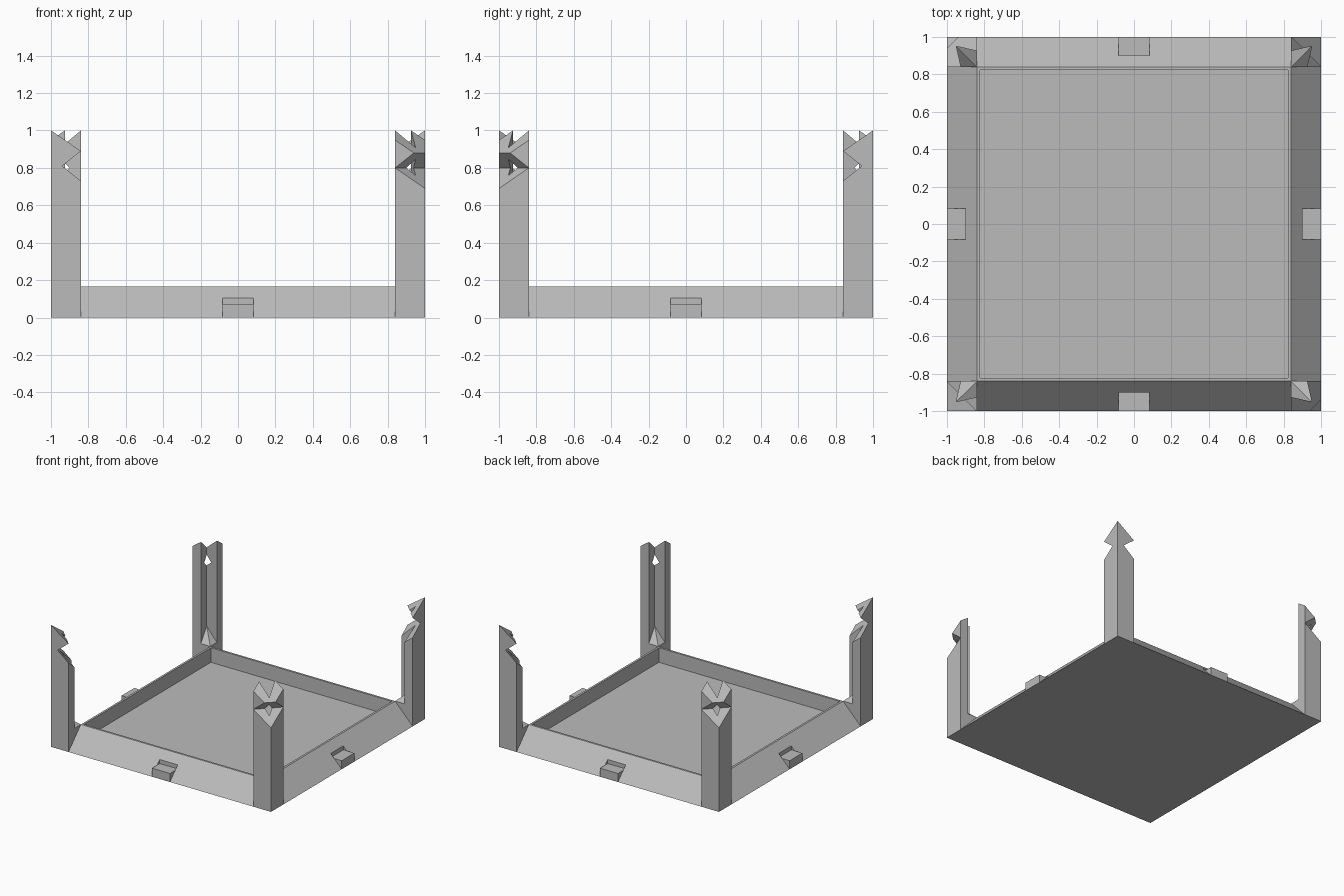
import bpy, bmesh
from mathutils import Vector

if "Cube" in bpy.data.objects:
    bpy.data.objects.remove(bpy.data.objects["Cube"], do_unlink=True)

grey = bpy.data.materials.new("light_grey")
grey.use_nodes = True
grey.diffuse_color = (0.5, 0.5, 0.5, 1)
grey.node_tree.nodes["Principled BSDF"].inputs["Base Color"].default_value = (0.5, 0.5, 0.5, 1)

RIM, LIP = 0.165, 0.16          # rim height, inset of the rim and width of a post
END, ROOT = 0.075, 0.05         # post wall thickness at its ends and at its corner


def finish(name, bm):
    bmesh.ops.recalc_face_normals(bm, faces=bm.faces)
    mesh = bpy.data.meshes.new(name)
    bm.to_mesh(mesh)
    bm.free()
    mesh.materials.append(grey)
    obj = bpy.data.objects.new(name, mesh)
    bpy.context.collection.objects.link(obj)
    return obj


def prism(name, bottom, top):
    """Solid between two matching outlines."""
    bm = bmesh.new()
    a = [bm.verts.new(p) for p in bottom]
    b = [bm.verts.new(p) for p in top]
    bm.faces.new(a)
    bm.faces.new(b)
    for i in range(len(a)):
        j = (i + 1) % len(a)
        bm.faces.new((a[i], a[j], b[j], b[i]))
    return finish(name, bm)


def hull(name, points):
    bm = bmesh.new()
    for p in points:
        bm.verts.new(p)
    bmesh.ops.convex_hull(bm, input=bm.verts)
    return finish(name, bm)


def square(r, z):
    return [(-r, -r, z), (r, -r, z), (r, r, z), (-r, r, z)]


def side_box(name, dx, dy, inset, z0, z1, half, outer=1.0):
    """Box at the middle of the side that faces (dx, dy)."""
    out, along = Vector((dx, dy, 0)), Vector((-dy, dx, 0))
    rows = [[out * r + along * a + Vector((0, 0, z))
             for r, a in ((1 - inset, -half), (outer, -half), (outer, half), (1 - inset, half))]
            for z in (z0, z1)]
    return prism(name, *rows)


def cut(obj, cutter):
    mod = obj.modifiers.new("cut", "BOOLEAN")
    mod.operation = "DIFFERENCE"
    mod.solver = "EXACT"
    mod.object = cutter
    cutter.hide_render = True
    bpy.context.view_layer.objects.active = obj
    bpy.ops.object.modifier_apply(modifier=mod.name)
    bpy.data.objects.remove(cutter, do_unlink=True)


# Tray with sloped sides and a sunken floor
tray = prism("tray", square(1, 0), square(1 - LIP, RIM))
cut(tray, prism("tray_hollow", square(0.823, 0.045), square(0.823, 0.4)))

# Notch and ledge in the middle of each side
for name, dx, dy in (("front", 0, -1), ("back", 0, 1), ("left", 1, 0), ("right", -1, 0)):
    cut(tray, side_box("notch", dx, dy, 0.1, 0.066, 0.3, 0.082, 1.1))
    side_box(name + "_ledge", dx, dy, 0.102, 0.001, 0.07, 0.082)

# Angle posts: u and v are distances from the outer corner along its two sides
angle = [(0, 0), (LIP, 0), (LIP, END), (ROOT, ROOT), (END, LIP), (0, LIP)]
kite = [(LIP, LIP), (LIP, END), (ROOT, ROOT), (END, LIP)]

# Cut profiles across the corner diagonal: (u + v, z)
barb = [(-0.1, 1.069), (0.16, 0.89), (0.06, 0.81), (0.3, 0.618), (0.3, 1.069)]
socket = [(-0.1, 0.621), (0.16, 0.80), (0.06, 0.88), (0.3, 1.0446), (0.3, 1.1), (-0.1, 1.1)]

for name, sx, sy in (("front_left", 1, -1), ("front_right", -1, -1),
                     ("back_left", 1, 1), ("back_right", -1, 1)):
    def at(u, v, z):
        return (sx * (1 - u), sy * (1 - v), z)

    post = prism(name + "_post", [at(u, v, 0) for u, v in angle], [at(u, v, 1) for u, v in angle])
    profile = barb if sx == sy else socket
    cut(post, prism("post_cutter", *[[at(s / 2 + d, s / 2 - d, z) for s, z in profile]
                                     for d in (-0.3, 0.3)]))

    # Gusset at the foot of the post
    foot = [at(u, v, 0.02) for u, v in kite] + [at(u, v, RIM) for u, v in kite]
    hull(name + "_gusset", foot + [at(ROOT, ROOT, 0.26)])
